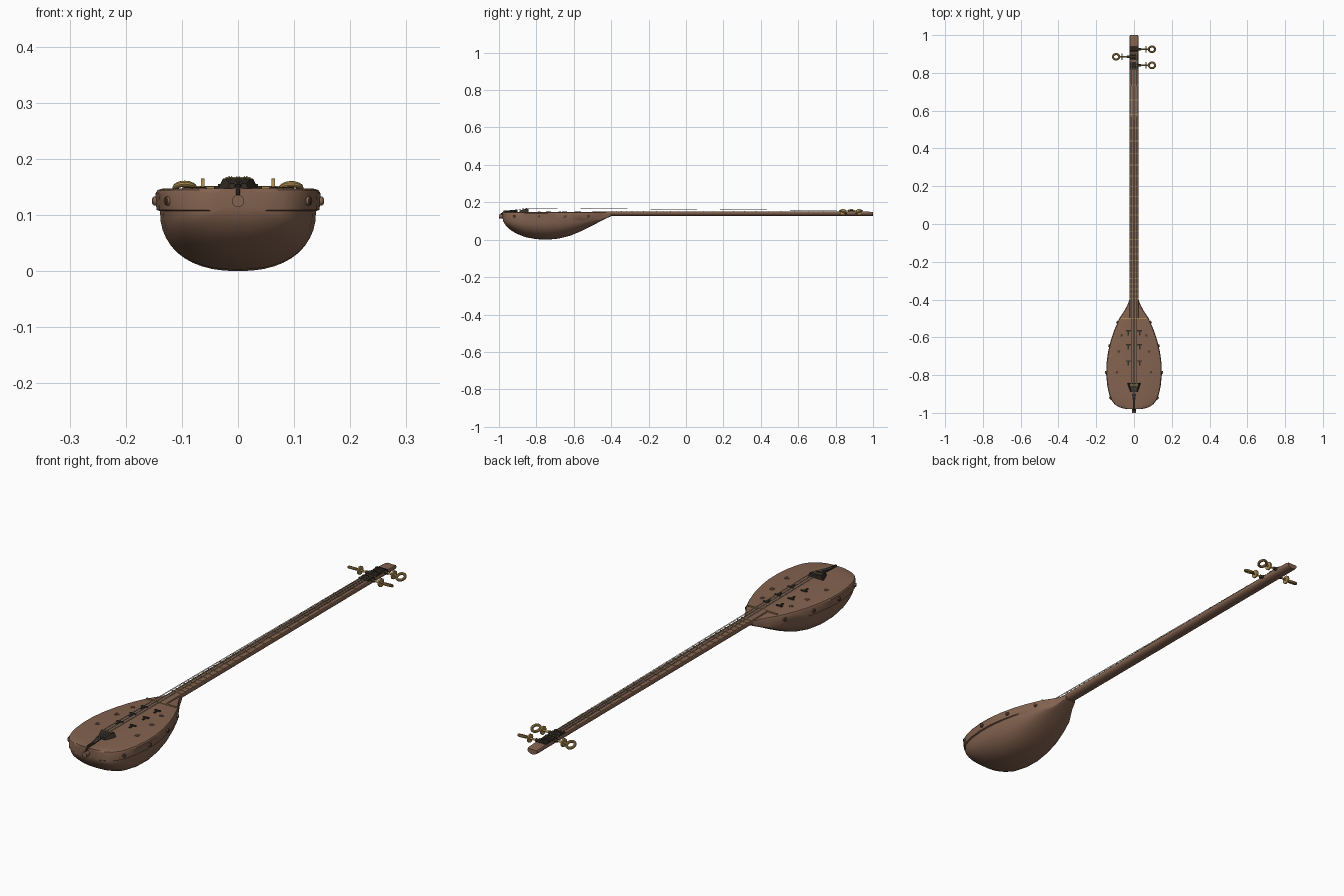
import bpy, bmesh, math
from mathutils import Vector, Matrix

if "Cube" in bpy.data.objects:
    bpy.data.objects.remove(bpy.data.objects["Cube"])

def mat(name, c):
    m = bpy.data.materials.new(name)
    m.diffuse_color = (*c, 1)
    m.use_nodes = True
    m.node_tree.nodes["Principled BSDF"].inputs["Base Color"].default_value = m.diffuse_color
    return m

WOOD = mat("brown wood", (0.23, 0.125, 0.08))
BRASS = mat("brass", (0.42, 0.27, 0.085))
DARK = mat("dark ebony", (0.035, 0.026, 0.018))
STEEL = mat("string steel", (0.28, 0.27, 0.24))
HOLE = mat("hole brown", (0.09, 0.05, 0.032))

def finish(name, bm, m, smooth=True):
    bmesh.ops.recalc_face_normals(bm, faces=bm.faces)
    me = bpy.data.meshes.new(name)
    bm.to_mesh(me)
    bm.free()
    ob = bpy.data.objects.new(name, me)
    bpy.context.collection.objects.link(ob)
    me.materials.append(m)
    if smooth:
        bpy.ops.object.select_all(action='DESELECT')
        bpy.context.view_layer.objects.active = ob
        ob.select_set(True)
        bpy.ops.object.shade_smooth_by_angle(angle=math.radians(35))
    return ob

def loft(name, rings, m):
    bm = bmesh.new()
    rows = [[bm.verts.new(p) for p in r] for r in rings]
    n = len(rows[0])
    for a, b in zip(rows, rows[1:]):
        for i in range(n):
            j = (i + 1) % n
            bm.faces.new((a[i], a[j], b[j], b[i]))
    bm.faces.new(rows[0])
    bm.faces.new(rows[-1])
    return finish(name, bm, m)

def box(name, c, s, m):
    bm = bmesh.new()
    bmesh.ops.create_cube(bm, size=1, matrix=Matrix.Translation(c) @ Matrix.Diagonal((*s, 1)))
    return finish(name, bm, m, False)

def rod(name, a, b, r, m, seg=16, r2=None):
    a, b = Vector(a), Vector(b)
    d = b - a
    bm = bmesh.new()
    bmesh.ops.create_cone(bm, cap_ends=True, segments=seg, radius1=r, radius2=r if r2 is None else r2, depth=d.length,
                          matrix=Matrix.Translation((a + b) / 2) @ d.to_track_quat('Z', 'Y').to_matrix().to_4x4())
    return finish(name, bm, m)

# Pear-shaped bowl with a stepped rim: (y, half width, bottom z)
stations = [(-0.980, 0.035, 0.112), (-0.977, 0.055, 0.098), (-0.968, 0.082, 0.082), (-0.955, 0.102, 0.066),
            (-0.93, 0.121, 0.046), (-0.90, 0.132, 0.030), (-0.86, 0.141, 0.014), (-0.80, 0.147, 0.003),
            (-0.74, 0.146, 0.0), (-0.68, 0.138, 0.006), (-0.62, 0.124, 0.021), (-0.56, 0.104, 0.046),
            (-0.50, 0.078, 0.076), (-0.46, 0.052, 0.097), (-0.43, 0.035, 0.112), (-0.40, 0.024, 0.126)]

def body_ring(y, w, zb):
    step = 0.008 * max(0, min(1, (-0.5 - y) / 0.2))
    seam = max(0.107, zb + 0.003)
    e = min(0.012, w * 0.3)
    half = [(w - e, 0.147), (w - e * 0.3, 0.1445), (w, 0.139), (w - step * 0.2, seam + 0.002), (w - step, seam)]
    for i in range(1, 11):
        t = i / 11 * math.pi / 2
        half.append(((w - step) * math.cos(t) ** 0.87, seam - (seam - zb) * math.sin(t) ** 0.87))
    pts = [(0, 0.148)] + half + [(0, zb)] + [(-x, z) for x, z in reversed(half)]
    return [(x, y, z) for x, z in pts]

loft("bowl_body", [body_ring(*s) for s in stations], WOOD)

def rim_width(y):
    for a, b in zip(stations, stations[1:]):
        if a[0] <= y <= b[0]:
            return a[1] + (b[1] - a[1]) * (y - a[0]) / (b[0] - a[0])
    return 0.03

# Long neck with a rounded back
def neck_ring(y, top, k=1):
    w = 0.024 * k
    pts = [(-w + 0.002, top), (w - 0.002, top), (w, top - 0.003)]
    pts += [(w * math.cos(i * math.pi / 10), 0.141 - 0.014 * math.sin(i * math.pi / 10)) for i in range(11)]
    pts.append((-w, top - 0.003))
    return [(x, y, z) for x, z in pts]

loft("neck", [neck_ring(-0.50, 0.151), neck_ring(0.95, 0.151), neck_ring(0.99, 0.149), neck_ring(1.0, 0.147, 0.9)], WOOD)

# Frets on the neck
for n in range(1, 26):
    y = 0.82 - 1.68 * (1 - 2 ** (-n / 13.5))
    box("fret", (0, y, 0.1515), (0.0485, 0.004, 0.003), BRASS)
box("nut", (0, 0.822, 0.153), (0.046, 0.008, 0.006), DARK)
box("soundboard_band", (0, -0.50, 0.148), (0.135, 0.006, 0.006), BRASS)

# Studs on the rim, sound holes and small blocks, mirrored left and right
for s in (-1, 1):
    for y in (-0.52, -0.645, -0.785, -0.92):
        w = rim_width(y)
        slope = (rim_width(y + 0.01) - rim_width(y - 0.01)) / 0.02
        d = Vector((s, -slope * 1.0, 0)).normalized()
        p = Vector((s * w, y, 0.125))
        rod("rim_stud", p - d * 0.006, p + d * 0.004, 0.008, WOOD)
        rod("stud_cap", p + d * 0.004, p + d * 0.006, 0.006, HOLE)
    for x, y in ((0.065, -0.59), (0.08, -0.675), (0.09, -0.785)):
        rod("sound_hole_ring", (s * x, y, 0.145), (s * x, y, 0.1492), 0.010, WOOD)
        rod("sound_hole", (s * x, y, 0.145), (s * x, y, 0.1497), 0.007, HOLE)
    for y in (-0.565, -0.64, -0.725):
        box("side_block", (s * 0.03, y, 0.149), (0.026, 0.007, 0.005), DARK)
        box("block_end", (s * 0.03, y - 0.012, 0.149), (0.007, 0.024, 0.004), DARK)

# Wedge-shaped bridge and tail button
def bridge_ring(y, w, h):
    return [(-w, y, 0.146), (w, y, 0.146), (w * 0.75, y, h), (-w * 0.75, y, h)]

loft("bridge", [bridge_ring(-0.89, 0.019, 0.156), bridge_ring(-0.862, 0.03, 0.165), bridge_ring(-0.843, 0.036, 0.165)], DARK)
box("bridge_saddle", (0, -0.852, 0.166), (0.044, 0.005, 0.004), BRASS)
rod("tail_button", (0, -0.97, 0.125), (0, -1.0, 0.125), 0.011, WOOD, 20)
rod("tail_loop", (0, -0.975, 0.149), (0, -0.90, 0.155), 0.006, DARK, 8)
rod("tail_cord", (0, -0.972, 0.151), (0, -0.990, 0.134), 0.004, DARK, 8)

# Strings from tail over bridge and nut to the pegs
pegs = [(0.925, 1, 25, 0.014), (0.885, -1, -28, -0.014), (0.84, 1, -25, 0.0)]
for py, s, tilt, x in pegs:
    for dx in (-0.002, 0.002):
        rod("string_tail", (0, -0.975, 0.15), (x + dx, -0.852, 0.1685), 0.0009, STEEL, 6)
        rod("string", (x + dx, -0.852, 0.1685), (x * 0.95 + dx, 0.822, 0.1565), 0.0009, STEEL, 6)
        rod("string_head", (x * 0.95 + dx, 0.822, 0.1565), (x * 0.95, py, 0.158), 0.0009, STEEL, 6)
    # Tuning peg: wound barrel, shaft, collar and ring handle
    for i in range(7):
        cx = -0.018 + i * 0.006
        rod("string_winding", (cx - 0.0025, py, 0.150), (cx + 0.0025, py, 0.150), 0.009, DARK, 12)
    box("peg_plate", (0, py, 0.151), (0.046, 0.036, 0.005), DARK)
    rod("peg_bushing", (s * 0.022, py, 0.148), (s * 0.036, py, 0.148), 0.007, DARK)
    rod("peg_shaft", (s * 0.01, py, 0.148), (s * 0.080, py, 0.148), 0.004, BRASS)
    rod("peg_collar", (s * 0.060, py, 0.148), (s * 0.066, py, 0.148), 0.017, BRASS, 20)
    bpy.ops.mesh.primitive_torus_add(major_radius=0.0165, minor_radius=0.0055, major_segments=24, minor_segments=10,
                                     location=(s * 0.095, py, 0.148), rotation=(math.radians(tilt), 0, 0))
    ring = bpy.context.object
    ring.name = "peg_ring"
    ring.data.materials.append(BRASS)
    bpy.ops.object.shade_smooth_by_angle()
